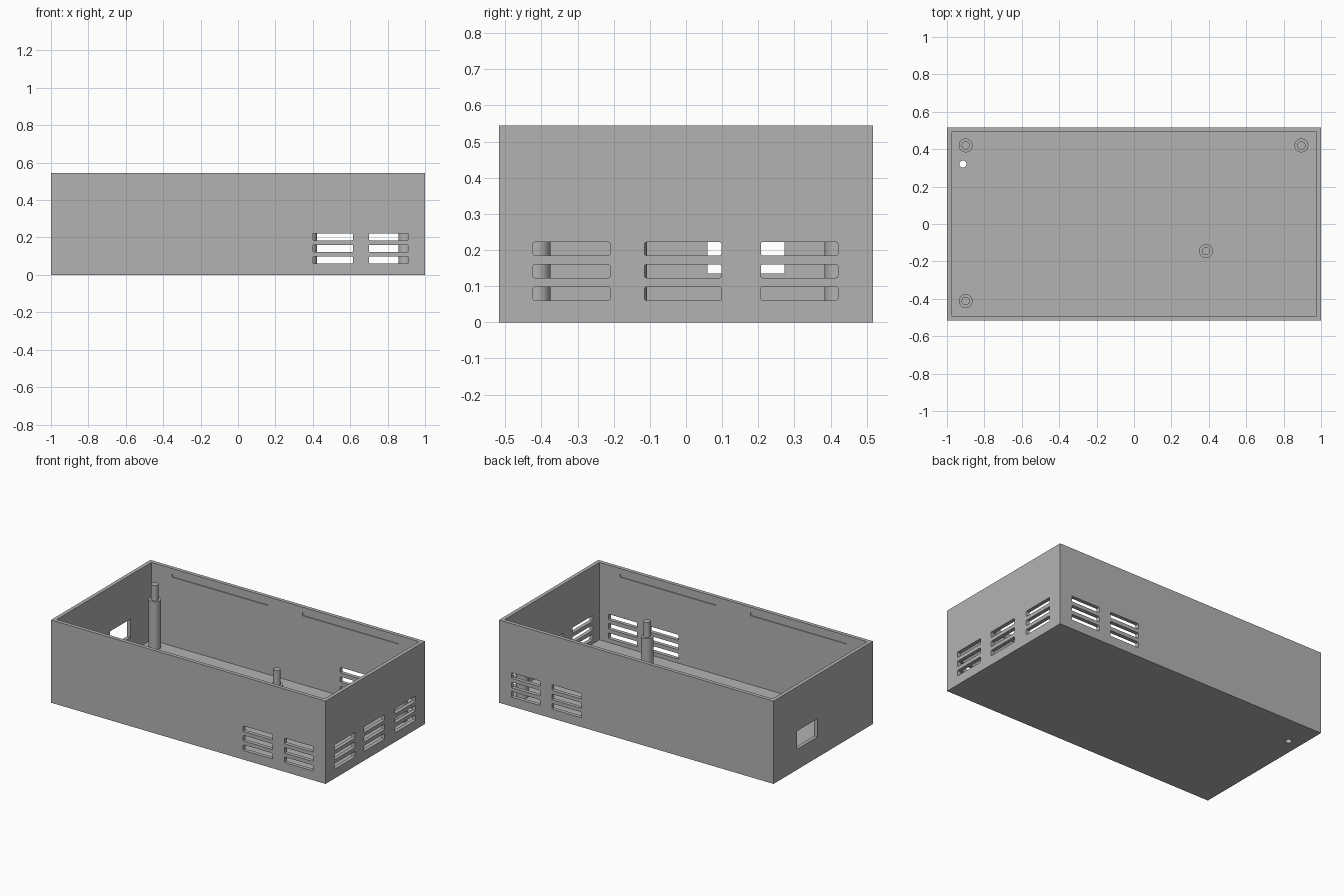
import bpy, bmesh
from mathutils import Matrix, Vector

cube = bpy.data.objects.get("Cube")
if cube:
    bpy.data.objects.remove(cube, do_unlink=True)

HX, HY, H, WALL, FLOOR = 1.0, 0.517, 0.545, 0.035, 0.035

grey = bpy.data.materials.new("plain grey")
grey.use_nodes = True
grey.diffuse_color = (0.45, 0.45, 0.45, 1)
grey.node_tree.nodes["Principled BSDF"].inputs["Base Color"].default_value = grey.diffuse_color


def make_object(name, bm):
    mesh = bpy.data.meshes.new(name)
    bmesh.ops.recalc_face_normals(bm, faces=bm.faces)
    bm.to_mesh(mesh)
    bm.free()
    mesh.materials.append(grey)
    obj = bpy.data.objects.new(name, mesh)
    bpy.context.collection.objects.link(obj)
    return obj


def add_box(bm, x, y, z, round_axis=None):
    """Add a box from (low, high) ranges, optionally rounding edges along one axis."""
    spans = (x, y, z)
    centre = Vector([(a + b) / 2 for a, b in spans])
    size = [b - a for a, b in spans]
    mat = Matrix.Translation(centre) @ Matrix.Diagonal((*size, 1))
    verts = bmesh.ops.create_cube(bm, size=1, matrix=mat)["verts"]
    if round_axis is not None:
        edges = {e for v in verts for e in v.link_edges}
        along = [e for e in edges
                 if abs((e.verts[0].co - e.verts[1].co).normalized()[round_axis]) > 0.9]
        bmesh.ops.bevel(bm, geom=along, offset=0.005, segments=2, profile=0.5, affect='EDGES')


def add_cylinder(bm, x, y, low, high, radius):
    bmesh.ops.create_cone(bm, cap_ends=True, segments=32, radius1=radius, radius2=radius,
                          depth=high - low, matrix=Matrix.Translation((x, y, (low + high) / 2)))


# Open tray: inset the top face and push it down to the floor
bm = bmesh.new()
add_box(bm, (-HX, HX), (-HY, HY), (0, H))
bm.faces.ensure_lookup_table()
top = max(bm.faces, key=lambda f: f.calc_center_median().z)
bmesh.ops.inset_region(bm, faces=[top], thickness=WALL)
pushed = bmesh.ops.extrude_face_region(bm, geom=[top])["geom"]
bmesh.ops.delete(bm, geom=[top], context='FACES_ONLY')
for v in pushed:
    if isinstance(v, bmesh.types.BMVert):
        v.co.z = FLOOR
tray = make_object("tray", bm)

# Cutters for all the openings
bm = bmesh.new()
for low in (0.061, 0.123, 0.185):
    z = (low, low + 0.037)
    # vents in the front and back walls
    for x in ((0.40, 0.615), (0.70, 0.91)):
        for s in (-1, 1):
            add_box(bm, x, sorted((s * (HY - 0.06), s * (HY + 0.03))), z, 1)
    # vents in the end wall
    for y in ((-0.423, -0.21), (-0.115, 0.098), (0.207, 0.42)):
        add_box(bm, (HX - 0.06, HX + 0.03), y, z, 0)
# socket opening
add_box(bm, (-HX - 0.03, -HX + 0.06), (0.06, 0.272), (0.135, 0.255))
# lid grooves inside the long walls
for s in (-1, 1):
    inner = HY - WALL
    for x in ((-0.825, -0.125), (0.125, 0.825)):
        add_box(bm, x, sorted((s * (inner - 0.02), s * (inner + 0.016))), (0.488, 0.509))
# small hole in the floor
add_cylinder(bm, -0.915, 0.32, -0.03, FLOOR + 0.03, 0.019)
cutter = make_object("opening_cutter", bm)
cutter.hide_render = True

cut = tray.modifiers.new("openings", 'BOOLEAN')
cut.operation = 'DIFFERENCE'
cut.solver = 'EXACT'
cut.object = cutter
bpy.context.view_layer.objects.active = tray
bpy.ops.object.modifier_apply(modifier=cut.name)
bpy.data.objects.remove(cutter, do_unlink=True)

# Standoffs: thick post with a thin locating pin
standoffs = {"back_right": (-0.9, 0.42), "back_left": (0.895, 0.42),
             "front_right": (-0.9, -0.412), "middle": (0.385, -0.145)}
for place, (x, y) in standoffs.items():
    for part, low, high, radius in (("post", FLOOR - 0.01, 0.35, 0.037),
                                    ("pin", 0.345, 0.45, 0.022)):
        bm = bmesh.new()
        add_cylinder(bm, x, y, low, high, radius)
        obj = make_object(f"{place}_{part}", bm)
        bpy.ops.object.select_all(action='DESELECT')
        obj.select_set(True)
        bpy.context.view_layer.objects.active = obj
        bpy.ops.object.shade_smooth_by_angle()
